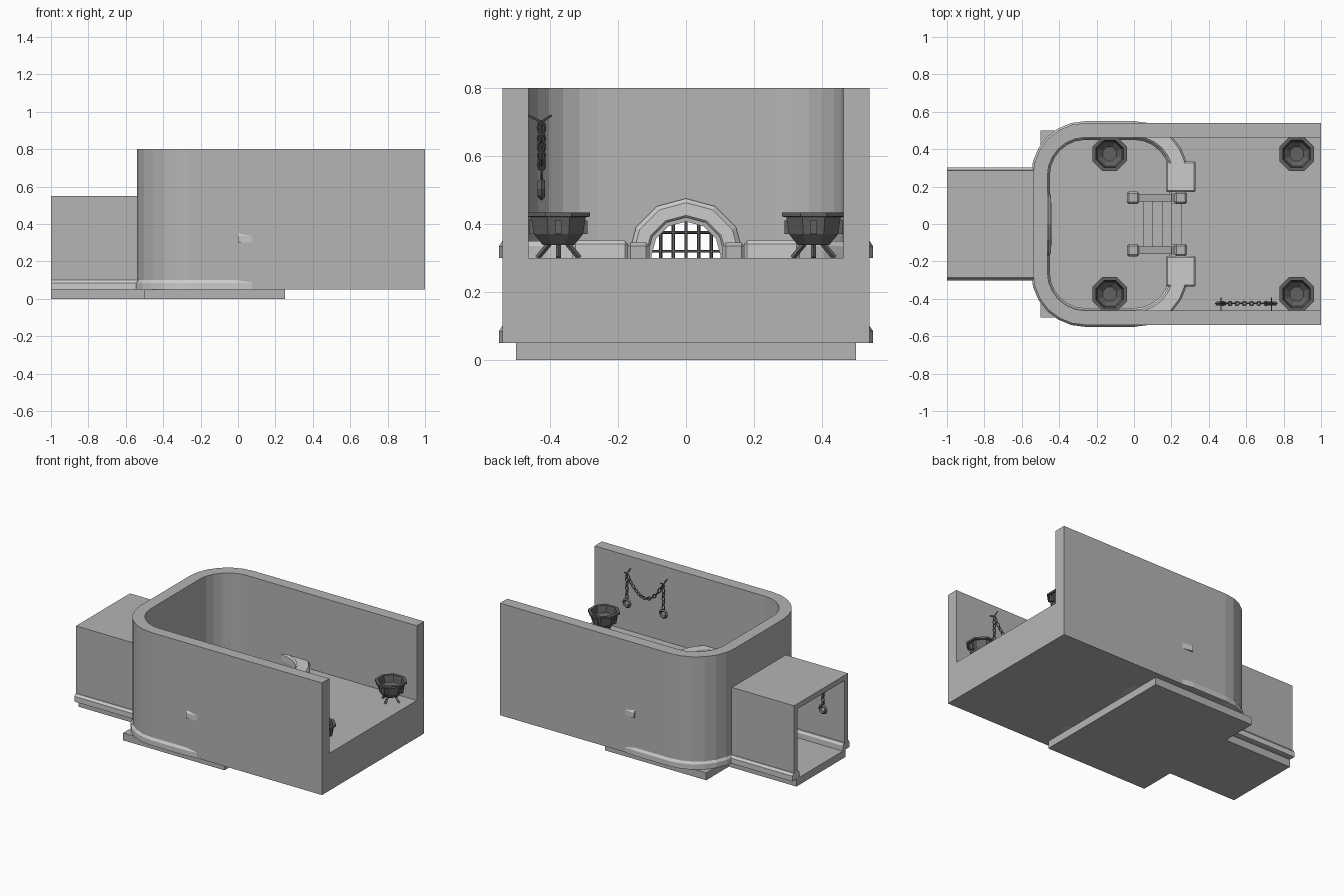
import bpy, bmesh
from math import sin, cos, pi, radians
from mathutils import Vector, Matrix

if "Cube" in bpy.data.objects:
    bpy.data.objects.remove(bpy.data.objects["Cube"])


def material(name, v):
    m = bpy.data.materials.new(name)
    m.diffuse_color = (v, v, v, 1)
    m.use_nodes = True
    m.node_tree.nodes["Principled BSDF"].inputs["Base Color"].default_value = m.diffuse_color
    return m


STONE, TRIM, IRON = material("stone", .46), material("trim", .8), material("iron", .12)


def make(name, bm, mat=STONE):
    bmesh.ops.recalc_face_normals(bm, faces=bm.faces)
    me = bpy.data.meshes.new(name)
    bm.to_mesh(me)
    bm.free()
    me.materials.append(mat)
    ob = bpy.data.objects.new(name, me)
    bpy.context.collection.objects.link(ob)
    return ob


def prism(name, pts, lo, hi, axis='Z', mat=STONE):
    """Extrude a 2D outline: XY along Z, YZ along X or XZ along Y."""
    put = {'Z': lambda a, b, h: (a, b, h), 'X': lambda a, b, h: (h, a, b), 'Y': lambda a, b, h: (a, h, b)}[axis]
    bm = bmesh.new()
    f = bm.faces.new([bm.verts.new(put(a, b, lo)) for a, b in pts])
    r = bmesh.ops.extrude_face_region(bm, geom=[f])
    d = Vector(put(0, 0, hi - lo))
    bmesh.ops.translate(bm, vec=d, verts=[v for v in r['geom'] if isinstance(v, bmesh.types.BMVert)])
    return make(name, bm, mat)


def box(name, x0, x1, y0, y1, z0, z1, bevel=0, mat=STONE):
    ob = prism(name, [(x0, y0), (x1, y0), (x1, y1), (x0, y1)], z0, z1, 'Z', mat)
    if bevel:
        m = ob.modifiers.new("bevel", 'BEVEL')
        m.width, m.segments = bevel, 1
    return ob


def arc(cx, cy, r, a0, a1, n=6):
    return [(cx + r * cos(radians(a0 + (a1 - a0) * i / n)), cy + r * sin(radians(a0 + (a1 - a0) * i / n)))
            for i in range(n + 1)]


def sweep(name, path, section, mat=TRIM):
    """Sweep (offset, z) section along path(offset) -> list of XY."""
    bm = bmesh.new()
    rails = [[bm.verts.new((x, y, z)) for x, y in path(o)] for o, z in section]
    n = len(rails)
    for k in range(n):
        a, b = rails[k], rails[(k + 1) % n]
        for i in range(len(a) - 1):
            bm.faces.new((a[i], a[i + 1], b[i + 1], b[i]))
    bm.faces.new([r[0] for r in rails])
    bm.faces.new([r[-1] for r in rails])
    return make(name, bm, mat)


def rod(bm, p, q, r, n=6):
    p, q = Vector(p), Vector(q)
    d = q - p
    m = Matrix.Translation((p + q) / 2) @ d.to_track_quat('Z', 'Y').to_matrix().to_4x4()
    bmesh.ops.create_cone(bm, cap_ends=True, segments=n, radius1=r, radius2=r, depth=d.length, matrix=m)


def ring(bm, m, a, b, t, n=8, k=4):
    """Oval ring in local XY: half sizes a, b, wire radius t."""
    g = [[bm.verts.new(m @ Vector(((a + t * cos(2 * pi * j / k)) * cos(2 * pi * i / n),
                                   (b + t * cos(2 * pi * j / k)) * sin(2 * pi * i / n),
                                   t * sin(2 * pi * j / k)))) for j in range(k)] for i in range(n)]
    for i in range(n):
        for j in range(k):
            bm.faces.new((g[i][j], g[(i + 1) % n][j], g[(i + 1) % n][(j + 1) % k], g[i][(j + 1) % k]))


def arch(r, base=0.05, cz=0.305, n=6):
    return [(r, base)] + arc(0, cz, r, 0, 180, n) + [(-r, base)]


# Room wall: U-shaped with two rounded corners and an arched doorway
C = 0.26
outer = [(1, -.54)] + arc(-C, -C, .28, 270, 180) + arc(-C, C, .28, 180, 90) + [(1, .54)]
inner = [(1, .463)] + arc(-C, C, .203, 90, 180) + arc(-C, -C, .203, 180, 270) + [(1, -.463)]
wall = prism("room_wall", outer + inner, .05, .8)
cut = prism("door_cutter", arch(.12, 0), -.7, -.35, 'X')
cut.hide_render = True
m = wall.modifiers.new("door", 'BOOLEAN')
m.operation, m.object, m.solver = 'DIFFERENCE', cut, 'EXACT'
bpy.context.view_layer.objects.active = wall
bpy.ops.object.modifier_apply(modifier=m.name)
bpy.data.objects.remove(cut)

# Upper floor with the pit edge and a slot for the stairs
prism("upper_floor", [(1, -.463), (1, .463), (0, .463)] + arc(0, C, .2, 90, 0) +
      [(.2, .11), (.25, .11), (.25, -.11), (.2, -.11)] + arc(0, -C, .2, 0, -90) + [(0, -.463)], .05, .3)

# Foundation slabs
box("pit_base", -.5, .25, -.5, .5, 0, .05)
box("corridor_base", -1, -.5, -.26, .26, 0, .05)

# Corridor shell
prism("corridor", [(-.285, .05), (-.285, .55), (.285, .55), (.285, .05), (.25, .05), (.25, .515), (-.25, .515),
                   (-.25, .05)], -1, -.53, 'X')

# Stairs from the pit to the upper floor
st = [(.25, .05), (.05, .05)]
for i in range(4):
    st += [(.05 + .05 * i, .1 + .05 * i), (.1 + .05 * i, .1 + .05 * i)]
prism("stairs", st, -.12, .12, 'Y')

# Skirting, curb and stair railings, on both sides
for s, side in ((1, "back"), (-1, "front")):
    def loop(o, s=s):
        p = [(-.46 - o, .16)] + arc(-C, C, .2 + o, 180, 90) + arc(0, C, .2 + o, 90, 0) + [(.2 + o, .14)]
        return [(x, s * y) for x, y in p]

    def quarter(o, s=s):
        return [(x, s * y) for x, y in arc(0, C, .2 + o, 90, 0)]
    sweep("pit_skirting_" + side, loop, [(-.01, .05), (-.01, .085), (0, .1), (.08, .1), (.09, .085), (.09, .05)])
    sweep("pit_curb_" + side, quarter, [(0, .3), (0, .34), (.01, .35), (.08, .35), (.09, .335), (.09, .3)])
    y0, y1 = sorted((s * .17, s * .335))
    box("curb_end_" + side, .17, .33, y0, y1, .29, .351, .01, TRIM)
    prism("corridor_skirting_" + side, [(s * y, z) for y, z in
          ((.23, .05), (.23, .085), (.24, .1), (.29, .1), (.302, .085), (.302, .05))], -1.0, -.5, 'X', TRIM)
    y0, y1 = sorted((s * .12, s * .16))
    prism("stair_rail_" + side, [(0, .05), (0, .12), (.25, .335), (.25, .05)], y0, y1, 'Y')
    y0, y1 = sorted((s * .107, s * .173))
    for n, x, z0, z1 in (("lower", -.005, .05, .15), ("upper", .25, .25, .345)):
        box(n + "_post_" + side, x - .033, x + .033, y0, y1, z0, z1, .01)

# Arched door frame: light band with a thin darker inner lip
frame = prism("door_frame", arch(.17) + arch(.108)[::-1], -.55, -.445, 'X', TRIM)
b = frame.modifiers.new("bevel", 'BEVEL')
b.width, b.segments = .012, 1
prism("door_frame_lip", arch(.115) + arch(.102)[::-1], -.555, -.442, 'X')

# Iron gate
bm = bmesh.new()
for i in range(-2, 3):
    y = i * .037
    rod(bm, (-.5, y, .05), (-.5, y, .305 + (.105**2 - y * y)**.5), .005)
for i in range(6):
    z = .1 + .055 * i
    w = .108 if z < .305 else (.105**2 - (z - .305)**2)**.5
    rod(bm, (-.5, -w, z), (-.5, w, z), .004)
make("gate_bars", bm, IRON)

# Octagonal braziers on four splayed legs
PROFILE = [(0, .038), (.05, .038), (.078, .07), (.087, .12), (.1, .122), (.1, .134), (.08, .134), (.07, .09),
           (.04, .065), (0, .065)]


def brazier(name, x, y, z):
    bm = bmesh.new()
    vs = [bm.verts.new((r * cos(pi / 8), r * sin(pi / 8), h)) for r, h in PROFILE]
    es = [bm.edges.new(e) for e in zip(vs, vs[1:])]
    bmesh.ops.spin(bm, geom=vs + es, cent=(0, 0, 0), axis=(0, 0, 1), angle=2 * pi, steps=8)
    bmesh.ops.remove_doubles(bm, verts=bm.verts, dist=.0005)
    for i in range(4):
        a = i * pi / 2
        d = Vector((cos(a), sin(a), 0))
        rod(bm, d * .022 + Vector((0, 0, .048)), d * .062, .008, 4)
        bmesh.ops.create_cube(bm, size=1, matrix=Matrix.Rotation(a, 4, 'Z') @ Matrix.Translation((.077, 0, .09))
                              @ Matrix.Diagonal((.018, .02, .04, 1)))
    make(name, bm, IRON).location = (x, y, z)


for x, z, n in ((-.13, .05, "pit"), (.87, .3, "upper")):
    for y, side in ((.375, "back"), (-.375, "front")):
        brazier(f"brazier_{n}_{side}", x, y, z)


# Chains: links alternate by a quarter turn along the path
def links(bm, pts):
    for i, (p, q) in enumerate(zip(pts, pts[1:])):
        p, q = Vector(p), Vector(q)
        m = (Matrix.Translation((p + q) / 2) @ (q - p).to_track_quat('X', 'Z').to_matrix().to_4x4()
             @ Matrix.Rotation(i % 2 * pi / 2, 4, 'X'))
        ring(bm, m, (q - p).length * .58, .01, .004)


def shackle(bm, x, y, z):
    ring(bm, Matrix.Translation((x, y, z)) @ Matrix.Rotation(pi / 2, 4, 'X'), .023, .023, .011)


bm = bmesh.new()
Y = -.425
for x in (.465, .735):
    rod(bm, (x, -.465, .72), (x, Y, .7), .0035)
    rod(bm, (x, Y, .7), (x, -.395, .72), .0035)
    links(bm, [(x, Y, .7 - .028 * i) for i in range(7)])
    shackle(bm, x, Y, .503)
links(bm, [(.6 + .135 * t / 7, Y, .57 + .13 * (t / 7)**2) for t in range(-7, 8)])
make("wall_chain", bm, IRON)

# Small chain hanging in the corridor
bm = bmesh.new()
rod(bm, (-.86, -.255, .41), (-.86, -.215, .4), .005)
links(bm, [(-.86, -.22, .4 - .027 * i) for i in range(4)])
shackle(bm, -.86, -.22, .297)
make("corridor_chain", bm, IRON)
